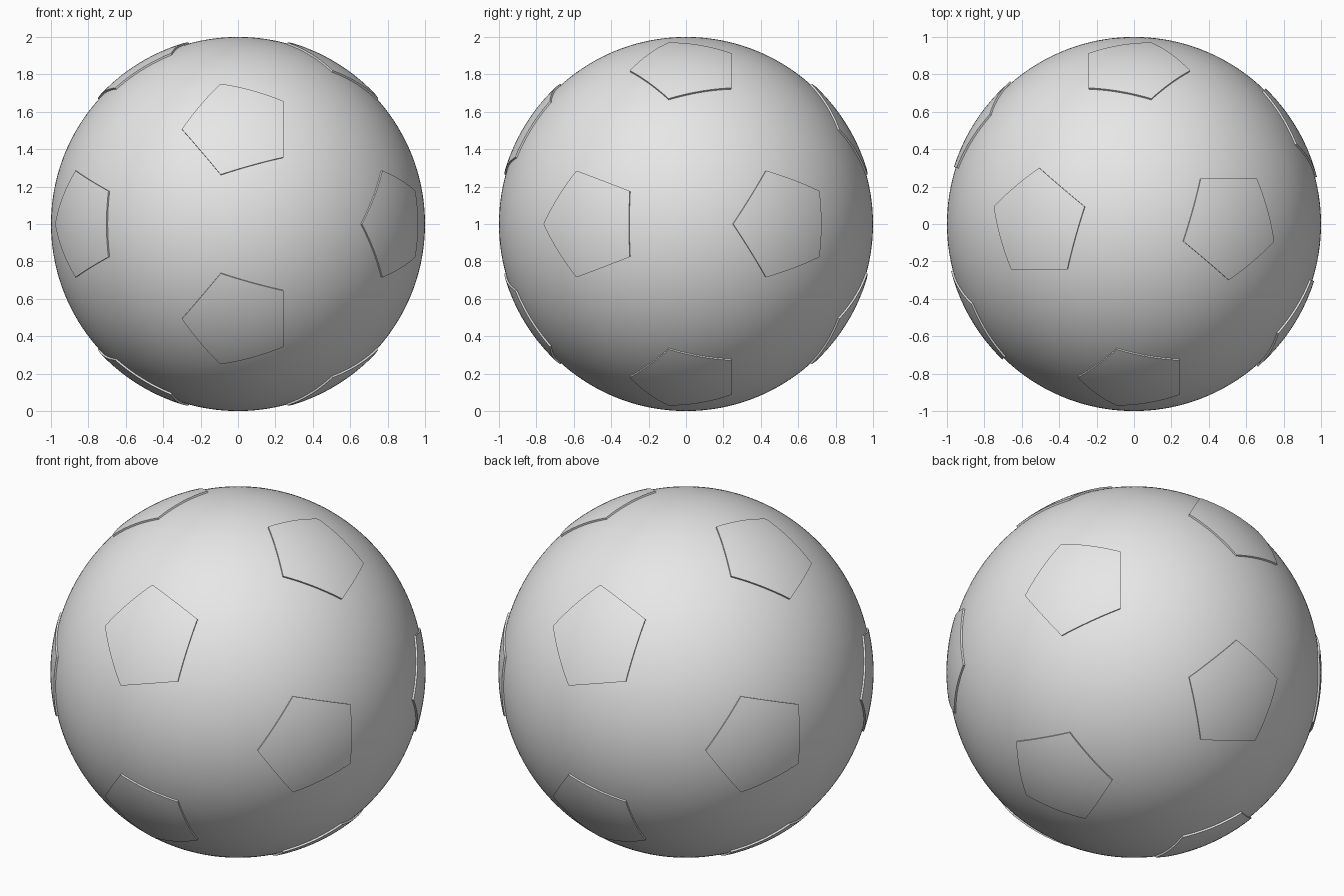
import bpy, bmesh
from math import sin, cos, tau, sqrt
from mathutils import Vector, Matrix

if "Cube" in bpy.data.objects:
    bpy.data.objects.remove(bpy.data.objects["Cube"])

CENTRE = Vector((0, 0, 1))
PANEL_RADIUS = 1.01    # outer face of the raised panels
PANEL_SIZE = 0.3       # circumradius of a pentagon

grey = bpy.data.materials.new("light_grey")
grey.use_nodes = True
grey.diffuse_color = (0.8, 0.8, 0.8, 1)
grey.node_tree.nodes["Principled BSDF"].inputs["Base Color"].default_value = (0.8, 0.8, 0.8, 1)


def finish(bm, name):
    mesh = bpy.data.meshes.new(name)
    bm.to_mesh(mesh)
    bm.free()
    mesh.materials.append(grey)
    obj = bpy.data.objects.new(name, mesh)
    bpy.context.collection.objects.link(obj)
    obj.location = CENTRE
    bpy.ops.object.select_all(action="DESELECT")
    obj.select_set(True)
    bpy.context.view_layer.objects.active = obj
    bpy.ops.object.shade_smooth_by_angle(angle=0.6)
    return obj


def pentagon_panel(normal, name):
    # Flat pentagon fan with one corner pointing along normal x up
    bm = bmesh.new()
    depth = sqrt(PANEL_RADIUS ** 2 - PANEL_SIZE ** 2)
    hub = bm.verts.new((0, 0, depth))
    rim = [bm.verts.new((PANEL_SIZE * cos(tau * i / 5), PANEL_SIZE * sin(tau * i / 5), depth))
           for i in range(5)]
    for i in range(5):
        bm.faces.new((hub, rim[i], rim[(i + 1) % 5]))
    bmesh.ops.subdivide_edges(bm, edges=bm.edges[:], cuts=9, use_grid_fill=True)
    # Bulge onto the sphere, then pull a skirt down into the ball
    for v in bm.verts:
        v.co = v.co.normalized() * PANEL_RADIUS
    border = [e for e in bm.edges if e.is_boundary]
    skirt = bmesh.ops.extrude_edge_only(bm, edges=border)["geom"]
    for v in skirt:
        if isinstance(v, bmesh.types.BMVert):
            v.co *= 0.98
    bmesh.ops.recalc_face_normals(bm, faces=bm.faces[:])
    if max(bm.faces, key=lambda f: f.calc_center_median().z).normal.z < 0:
        bmesh.ops.reverse_faces(bm, faces=bm.faces[:])
    corner = normal.cross(Vector((0, 0, 1))).normalized()
    side = normal.cross(corner)
    turn = Matrix((corner, side, normal)).transposed().to_4x4()
    bmesh.ops.transform(bm, matrix=turn, verts=bm.verts[:])
    return finish(bm, name)


# Smooth ball
ball = bmesh.new()
bmesh.ops.create_icosphere(ball, subdivisions=6, radius=1)
finish(ball, "ball")

# Twelve raised pentagons at the corners of an icosahedron
golden = (1 + sqrt(5)) / 2
number = 1
for a in (-1, 1):
    for b in (-golden, golden):
        for n in ((0, b, a), (b, a, 0), (a, 0, b)):
            pentagon_panel(Vector(n).normalized(), f"pentagon_panel_{number}")
            number += 1
